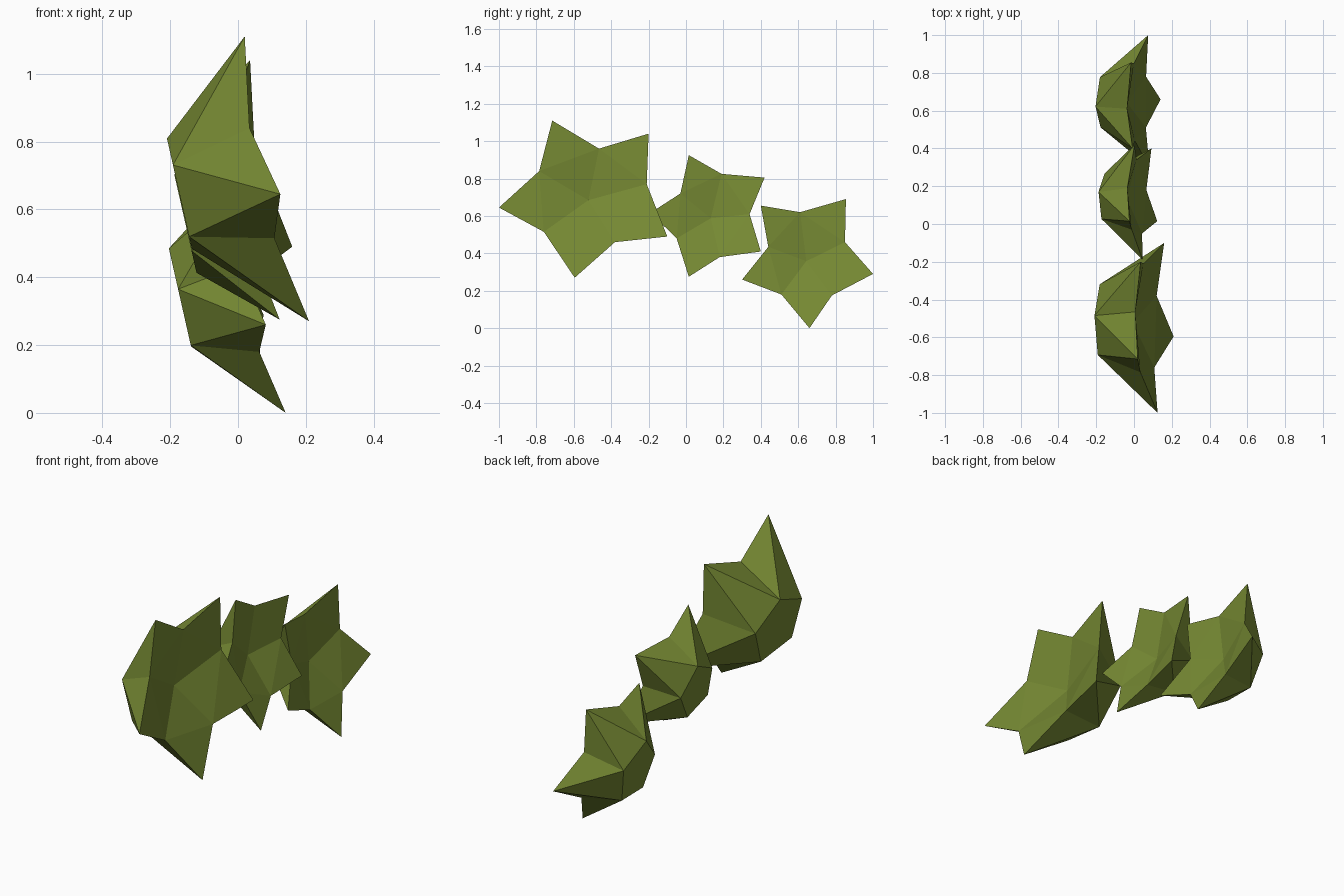
import bpy, bmesh
from mathutils import Vector

if "Cube" in bpy.data.objects:
    bpy.data.objects.remove(bpy.data.objects["Cube"])

SLOPE = 0.226                                   # backward lean of every star
NORMAL = Vector((1, 0, SLOPE)).normalized()

olive = bpy.data.materials.new("olive green")
olive.diffuse_color = (0.18, 0.25, 0.033, 1)
olive.use_nodes = True
olive.node_tree.nodes["Principled BSDF"].inputs["Base Color"].default_value = olive.diffuse_color


def star(name, xc, size, tips, notches):
    """Five-pointed star: cupped on +x, tapering to a flat pentagon on -x.
    tips / notches are (y, z) outline points; notch i lies between tips i, i+1."""
    yc = sum(t[0] for t in tips) / 5
    zc = sum(t[1] for t in tips) / 5
    on_plane = lambda y, z: Vector((xc - SLOPE * (z - zc), y, z))
    bm = bmesh.new()
    tip = [bm.verts.new(on_plane(y, z)) for y, z in tips]
    notch = [bm.verts.new(on_plane(y, z) - Vector((0.047 * size, 0, 0)))
             for y, z in notches]
    # small back pentagon lined up with the notches
    back = [bm.verts.new(on_plane(yc + 0.65 * (y - yc), zc + 0.65 * (z - zc))
                         - NORMAL * 0.29 * size) for y, z in notches]
    hub = bm.verts.new(on_plane(yc, zc) - NORMAL * 0.12 * size)
    for i in range(5):
        p = i - 1
        bm.faces.new((tip[i], notch[p], notch[i]))     # front of the point
        bm.faces.new((hub, notch[i], notch[p]))        # sunken middle
        bm.faces.new((tip[i], back[i], back[p]))       # back of the point
        bm.faces.new((tip[i], notch[i], back[i]))      # sides of the point
        bm.faces.new((tip[i], back[p], notch[p]))
    bm.faces.new(back)
    bmesh.ops.recalc_face_normals(bm, faces=bm.faces[:])
    mesh = bpy.data.meshes.new(name)
    bm.to_mesh(mesh)
    bm.free()
    mesh.materials.append(olive)
    bpy.context.collection.objects.link(bpy.data.objects.new(name, mesh))


# Three stars in a descending row
star("large_star", 0.11, 1.0,
     [(-.715, 1.11), (-.20, 1.04), (-.10, .49), (-.595, .27), (-1.0, .645)],
     [(-.465, .96), (-.21, .77), (-.38, .46), (-.76, .515), (-.785, .84)])
star("middle_star", 0.048, 0.72,
     [(.015, .925), (.42, .805), (.40, .41), (.015, .275), (-.19, .617)],
     [(.19, .825), (.34, .61), (.18, .38), (-.05, .48), (-.03, .72)])
star("small_star", 0.055, 0.79,
     [(.40, .655), (.855, .69), (1.0, .29), (.66, 0.0), (.30, .26)],
     [(.61, .62), (.85, .46), (.78, .175), (.51, .18), (.44, .435)])
